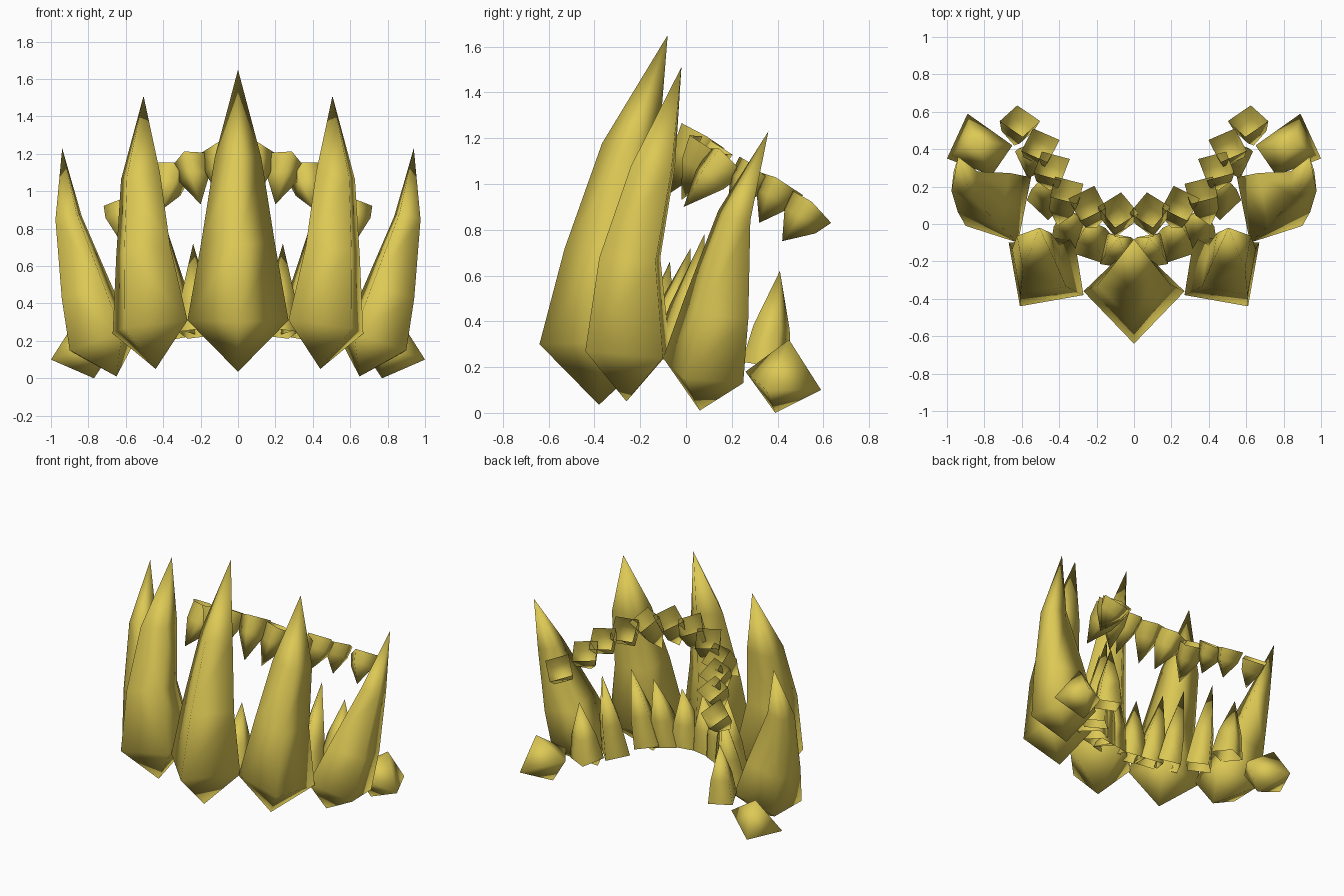
import bpy, bmesh
from math import cos, sin, radians
from mathutils import Vector

cube = bpy.data.objects.get("Cube")
if cube:
    bpy.data.objects.remove(cube)

COLOR = (0.72, 0.58, 0.09, 1)
gold = bpy.data.materials.new("old_gold")
gold.use_nodes = True
gold.diffuse_color = COLOR
bsdf = gold.node_tree.nodes["Principled BSDF"]
bsdf.inputs["Base Color"].default_value = COLOR
bsdf.inputs["Roughness"].default_value = 0.7


def loft(name, rings, tip, flip, root=None):
    """Four-sided spike; without a root point its base is open; flip=-1 mirrors it."""
    bm = bmesh.new()

    def vert(p):
        return bm.verts.new((p[0] * flip, p[1], p[2]))

    end = vert(tip)
    start = vert(root) if root else None
    loops = [[vert(p) for p in ring] for ring in rings]
    for i in range(4):
        j = (i + 1) % 4
        if start:
            bm.faces.new((start, loops[0][j], loops[0][i]))
        for a, b in zip(loops, loops[1:]):
            bm.faces.new((a[i], a[j], b[j], b[i]))
        bm.faces.new((loops[-1][i], loops[-1][j], end))
    bmesh.ops.recalc_face_normals(bm, faces=bm.faces)
    for f in bm.faces:
        f.smooth = True
    mesh = bpy.data.meshes.new(name)
    bm.to_mesh(mesh)
    bm.free()
    mesh.materials.append(gold)
    obj = bpy.data.objects.new(name, mesh)
    bpy.context.collection.objects.link(obj)


def fang(name, root, corners, stages, tip, flip=1):
    """Large spike: the base ring is repeated at (centre, scale) stages."""
    corners = [Vector(c) for c in corners]
    mid = sum(corners, Vector()) / 4
    rings = [corners]
    for centre, s in stages:
        rings.append([Vector(centre) + (c - mid) * s for c in corners])
    loft(name, rings, tip, flip, root)


def tooth(name, base, tip, yaw, drop, half, bulge, flip):
    """Small hollow square spike; its base is turned by yaw and dips outward by drop."""
    base, tip = Vector(base), Vector(tip)
    axis = (tip - base).normalized()
    side = Vector((cos(radians(yaw)), sin(radians(yaw)), -drop))
    side = (side - axis * side.dot(axis)).normalized()
    out = axis.cross(side)
    rings = []
    for t, s in ((0, 1), (0.4, bulge)):
        c = base.lerp(tip, t)
        rings.append([c + (side * u + out * v) * half * s
                      for u, v in ((1, 1), (-1, 1), (-1, -1), (1, -1))])
    loft(name, rings, tip, flip)


# Central fang
fang("center_fang", (0, -0.38, 0.035),
     [(0, -0.64, 0.3), (0.27, -0.36, 0.31), (0, -0.1, 0.3), (-0.27, -0.36, 0.31)],
     [((0, -0.33, 0.72), 0.73), ((0, -0.24, 1.18), 0.46)], (0, -0.08, 1.65))

# Paired outer fangs and the end knobs
for label, flip in (("left", 1), ("right", -1)):
    fang(label + "_front_fang", (0.44, -0.26, 0.05),
         [(0.27, -0.38, 0.31), (0.61, -0.44, 0.27), (0.67, -0.1, 0.24), (0.32, -0.07, 0.27)],
         [((0.505, -0.24, 0.68), 0.72), ((0.52, -0.14, 1.08), 0.52)],
         (0.505, -0.02, 1.51), flip)
    fang(label + "_side_fang", (0.65, 0.06, 0.01),
         [(0.62, -0.1, 0.24), (0.9, -0.01, 0.15), (0.87, 0.25, 0.13), (0.55, 0.25, 0.2)],
         [((0.81, 0.15, 0.45), 0.8), ((0.91, 0.22, 0.86), 0.4)],
         (0.94, 0.36, 1.23), flip)
    fang(label + "_end_knob", (0.77, 0.39, 0),
         [(0.76, 0.26, 0.18), (1, 0.35, 0.1), (0.89, 0.59, 0.1), (0.65, 0.42, 0.18)],
         [], (0.86, 0.45, 0.32), flip)

# Small teeth as (base, tip, yaw, drop) from the middle of each jaw outward
LOWER = [((0.09, -0.15, 0.25), (0.08, -0.07, 0.66), 10, 0),
         ((0.22, -0.11, 0.24), (0.24, 0.02, 0.72), 20, 0),
         ((0.33, -0.04, 0.23), (0.375, 0.08, 0.78), 30, 0),
         ((0.46, 0.13, 0.19), (0.47, 0.27, 0.78), 45, 0),
         ((0.53, 0.35, 0.21), (0.55, 0.41, 0.62), 65, 0)]
UPPER = [((0.085, 0.075, 1.21), (0.1, -0.07, 0.96), -40, 0),
         ((0.25, 0.11, 1.17), (0.2, -0.02, 0.93), -28, 0),
         ((0.36, 0.18, 1.1), (0.41, -0.01, 0.9), 0, 0.25),
         ((0.44, 0.31, 1.06), (0.45, 0.18, 0.9), 8, 0.3),
         ((0.5, 0.42, 1), (0.52, 0.32, 0.83), 16, 0.35),
         ((0.61, 0.55, 0.9), (0.64, 0.42, 0.75), 31, 0.4)]

for label, flip in (("left", 1), ("right", -1)):
    for n, spec in enumerate(LOWER, 1):
        tooth(f"{label}_lower_tooth_{n}", *spec, 0.08, 0.75, flip)
    for n, spec in enumerate(UPPER, 1):
        tooth(f"{label}_upper_tooth_{n}", *spec, 0.078, 0.8, flip)
